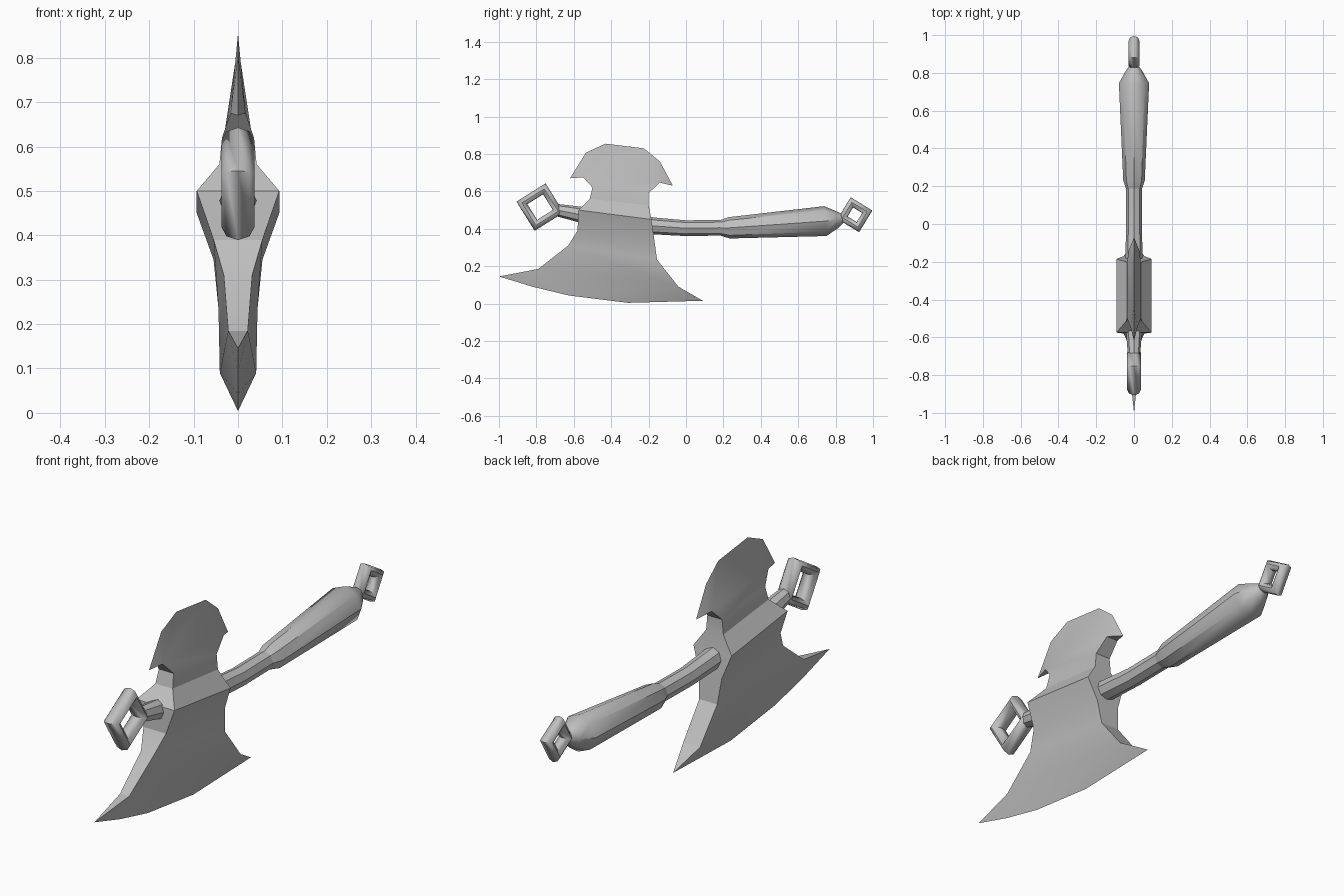
import bpy, bmesh, math
from mathutils import Vector

if "Cube" in bpy.data.objects:
    bpy.data.objects.remove(bpy.data.objects["Cube"])

steel = bpy.data.materials.new("grey_steel")
steel.diffuse_color = (0.52, 0.52, 0.52, 1)
steel.use_nodes = True
steel.node_tree.nodes["Principled BSDF"].inputs["Base Color"].default_value = steel.diffuse_color


def finish(bm, name, angle):
    bmesh.ops.recalc_face_normals(bm, faces=bm.faces)
    me = bpy.data.meshes.new(name)
    bm.to_mesh(me)
    bm.free()
    ob = bpy.data.objects.new(name, me)
    me.materials.append(steel)
    bpy.context.collection.objects.link(ob)
    bpy.ops.object.select_all(action='DESELECT')
    ob.select_set(True)
    bpy.context.view_layer.objects.active = ob
    bpy.ops.object.shade_smooth_by_angle(angle=math.radians(angle))


def loft(bm, rings, closed):
    n = len(rings[0])
    for i in range(len(rings) if closed else len(rings) - 1):
        a, b = rings[i], rings[(i + 1) % len(rings)]
        for k in range(n):
            bm.faces.new((a[k], a[(k + 1) % n], b[(k + 1) % n], b[k]))
    if not closed:
        bm.faces.new(rings[0])
        bm.faces.new(rings[-1])


def tube(name, stations, sides=8):
    """Round bar in the x = 0 plane; stations are (y, z, radius)."""
    bm = bmesh.new()
    rings = []
    for i, (y, z, r) in enumerate(stations):
        p, q = stations[max(i - 1, 0)], stations[min(i + 1, len(stations) - 1)]
        t = Vector((0, q[0] - p[0], q[1] - p[1])).normalized()
        up = Vector((0, -t.z, t.y))
        ring = []
        for k in range(sides):
            a = math.tau * k / sides
            ring.append(bm.verts.new(Vector((r * math.cos(a), y, z)) + up * r * math.sin(a)))
        rings.append(ring)
    loft(bm, rings, False)
    finish(bm, name, 40)


def diamond_ring(name, y, z, radius, tilt, half_x, half_d, sides=8):
    """Square ring standing on a corner, with an oval bar section."""
    bm = bmesh.new()
    rings = []
    for c in range(4):
        a = math.radians(tilt + 90 * c)
        ring = []
        for k in range(sides):
            b = math.tau * k / sides
            d = radius + half_d * math.cos(b)
            ring.append(bm.verts.new((half_x * math.sin(b),
                                      y + d * math.cos(a), z + d * math.sin(a))))
        rings.append(ring)
    loft(bm, rings, True)
    finish(bm, name, 50)


# Axe head: rows of (front y, z, half width), (back y, z, half width), top to bottom
rows = [((-.55, .675, .017), (-.14, .647, .028)),
        ((-.50, .62, .036), (-.20, .59, .036)),
        ((-.515, .56, .042), (-.20, .525, .042)),
        ((-.575, .50, .093), (-.185, .45, .093)),
        ((-.58, .39, .055), (-.17, .345, .055)),
        ((-.63, .31, .032), (-.155, .235, .044)),
        ((-.79, .185, .022), (-.04, .09, .041))]
top_edge = [(-.62, .67), (-.535, .807), (-.43, .855), (-.225, .83), (-.14, .76), (-.07, .63)]
low_edge = [(-1, .145), (-.82, .09), (-.625, .043), (-.31, .004), (.09, .015)]

bm = bmesh.new()
corners = [[[bm.verts.new((s * w, y, z)) for s in (-1, 1)] for (y, z, w) in row] for row in rows]
for (f0, b0), (f1, b1) in zip(corners, corners[1:]):
    for s in (0, 1):
        bm.faces.new((f0[s], b0[s], b1[s], f1[s]))
    bm.faces.new((f0[0], f0[1], f1[1], f1[0]))
    bm.faces.new((b0[0], b0[1], b1[1], b1[0]))

# Cutting edges: both cheeks taper to a sharp line on x = 0
for (front, back), edge in ((corners[0], top_edge), (corners[-1], low_edge)):
    e = [bm.verts.new((0, y, z)) for y, z in edge]
    mid = len(e) // 2
    for s in (0, 1):
        for i in range(len(e) - 1):
            bm.faces.new((front[s] if i < mid else back[s], e[i], e[i + 1]))
        bm.faces.new((front[s], e[mid], back[s]))
    bm.faces.new((front[0], front[1], e[0]))
    bm.faces.new((back[0], back[1], e[-1]))
finish(bm, "axe_head", 20)

# Shaft through the head, then the swelling grip
tube("shaft", [(-.69, .50, .033), (-.57, .477, .042), (-.17, .415, .045),
               (0, .403, .042), (.21, .406, .042)])
tube("grip", [(.185, .405, .042), (.23, .405, .057), (.745, .441, .08),
              (.805, .45, .047), (.835, .456, .026)])

# End rings
diamond_ring("front_ring", -.78, .516, .10, -13, .037, .030)
diamond_ring("pommel_ring", .903, .475, .068, 13.5, .029, .028)
